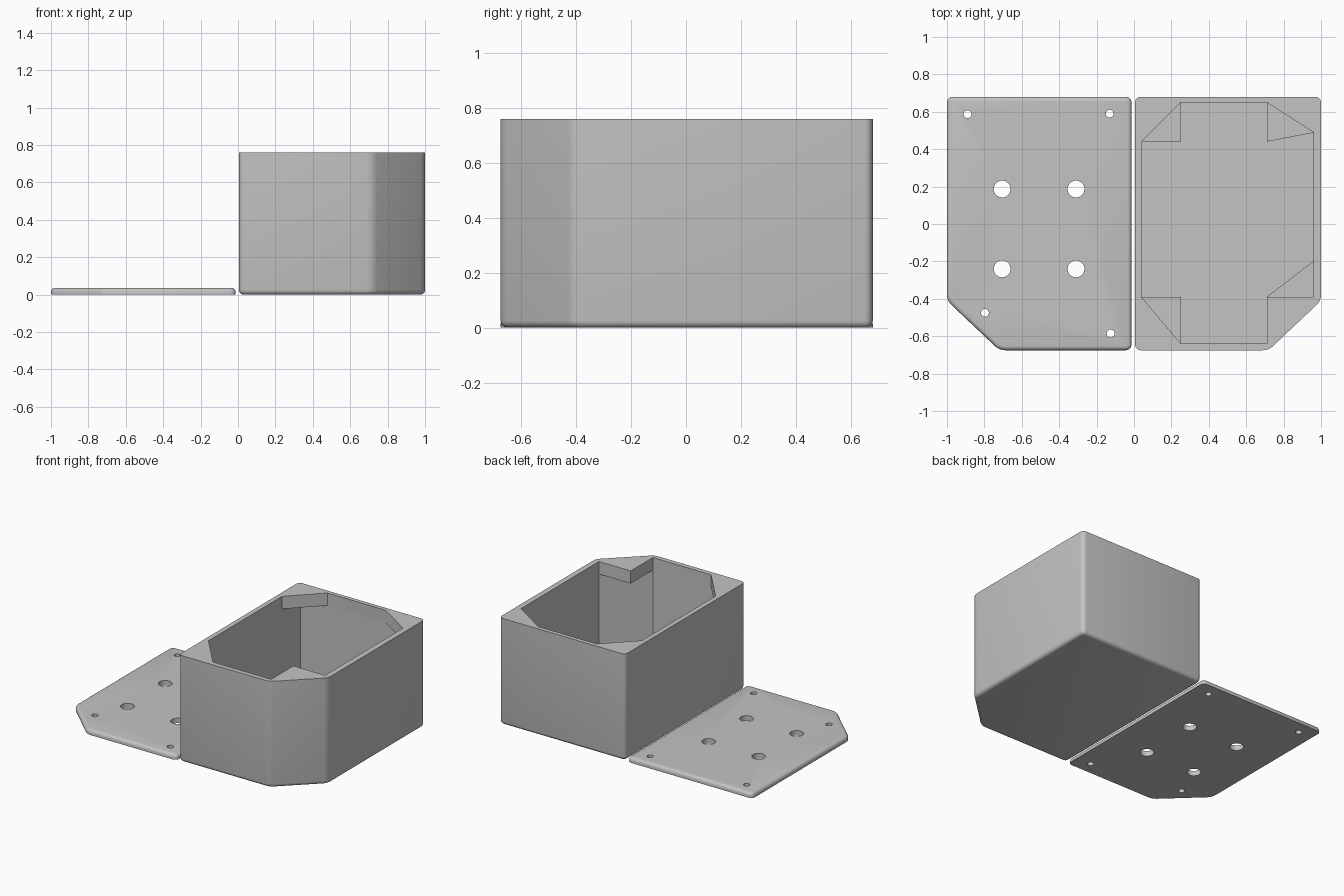
import bpy
import bmesh

cube = bpy.data.objects.get("Cube")
if cube:
    bpy.data.objects.remove(cube, do_unlink=True)

grey = bpy.data.materials.new("light_grey_plastic")
grey.use_nodes = True
COLOUR = (0.55, 0.55, 0.55, 1)
grey.diffuse_color = COLOUR
grey.node_tree.nodes["Principled BSDF"].inputs["Base Color"].default_value = COLOUR


def prism(name, outline, z0, z1, corner=0.0, rim=0.0, rim_z=None):
    """Extrude an outline; optionally round its upright edges and one rim."""
    bm = bmesh.new()
    face = bm.faces.new([bm.verts.new((x, y, z0)) for x, y in outline])
    ext = bmesh.ops.extrude_face_region(bm, geom=[face])
    for v in ext["geom"]:
        if isinstance(v, bmesh.types.BMVert):
            v.co.z = z1
    bmesh.ops.recalc_face_normals(bm, faces=bm.faces[:])
    if corner:
        upright = [e for e in bm.edges
                   if abs(e.verts[0].co.z - e.verts[1].co.z) > 1e-4]
        bmesh.ops.bevel(bm, geom=upright, offset=corner, segments=4,
                        profile=0.5, affect='EDGES')
    if rim:
        edges = [e for e in bm.edges
                 if all(abs(v.co.z - rim_z) < 1e-5 for v in e.verts)]
        bmesh.ops.bevel(bm, geom=edges, offset=rim, segments=4,
                        profile=0.5, affect='EDGES')
    mesh = bpy.data.meshes.new(name)
    bm.to_mesh(mesh)
    bm.free()
    mesh.materials.append(grey)
    obj = bpy.data.objects.new(name, mesh)
    bpy.context.collection.objects.link(obj)
    return obj


def activate(obj):
    bpy.ops.object.select_all(action='DESELECT')
    obj.select_set(True)
    bpy.context.view_layer.objects.active = obj


def cut(obj, cutter):
    """Subtract the cutter and discard it."""
    activate(obj)
    mod = obj.modifiers.new("cut", 'BOOLEAN')
    mod.operation = 'DIFFERENCE'
    mod.solver = 'EXACT'
    mod.object = cutter
    bpy.ops.object.modifier_apply(modifier=mod.name)
    bpy.data.objects.remove(cutter, do_unlink=True)


def smooth(obj):
    activate(obj)
    bpy.ops.object.shade_smooth_by_angle(angle=0.6)


BACK, FRONT = 0.68, -0.675
HEIGHT, TAB_BASE, FLOOR = 0.76, 0.67, 0.04

# Box shell with one clipped corner
box = prism("box", [(0.005, FRONT), (0.72, FRONT), (1, -0.41), (1, BACK), (0.005, BACK)],
            0, HEIGHT, corner=0.03, rim=0.025, rim_z=0)

# Cavity below the corner tabs
cut(box, prism("cavity_cutter",
               [(0.038, -0.642), (0.71, -0.642), (0.962, -0.39),
                (0.962, 0.652), (0.038, 0.652)], FLOOR, TAB_BASE))

# Mouth outline, which leaves the four corner tabs standing
cut(box, prism("mouth_cutter",
               [(0.04, -0.39), (0.25, -0.64), (0.71, -0.64), (0.71, -0.39),
                (0.96, -0.39), (0.96, 0.49), (0.71, 0.65), (0.25, 0.65),
                (0.04, 0.44)], 0.6, HEIGHT + 0.1))
smooth(box)

# Low corner pads on the box floor
pads = {
    "back_right_pad": [(0.03, 0.44), (0.25, 0.44), (0.25, 0.66), (0.03, 0.66)],
    "back_left_pad": [(0.71, 0.44), (0.97, 0.49), (0.97, 0.66), (0.71, 0.66)],
    "front_right_pad": [(0.03, -0.65), (0.25, -0.65), (0.25, -0.39), (0.03, -0.39)],
    "front_left_pad": [(0.71, -0.65), (0.97, -0.39), (0.97, -0.19), (0.71, -0.39)],
}
for name, outline in pads.items():
    prism(name, outline, FLOOR - 0.01, FLOOR + 0.04)

# Lid plate lying beside the box
lid = prism("lid", [(-1, BACK), (-1, -0.41), (-0.72, FRONT), (-0.013, FRONT), (-0.013, BACK)],
            0, 0.036, corner=0.03, rim=0.022, rim_z=0.036)


def drill(x, y, radius):
    bpy.ops.mesh.primitive_cylinder_add(vertices=32, radius=radius, depth=0.3,
                                        location=(x, y, 0))
    drill_bit = bpy.context.object
    drill_bit.data.materials.append(grey)
    cut(lid, drill_bit)


# Four large holes and four screw holes
for hx in (-0.705, -0.31):
    for hy in (0.187, -0.24):
        drill(hx, hy, 0.045)
for hx, hy in [(-0.89, 0.587), (-0.13, 0.59), (-0.797, -0.475), (-0.125, -0.585)]:
    drill(hx, hy, 0.021)
smooth(lid)
